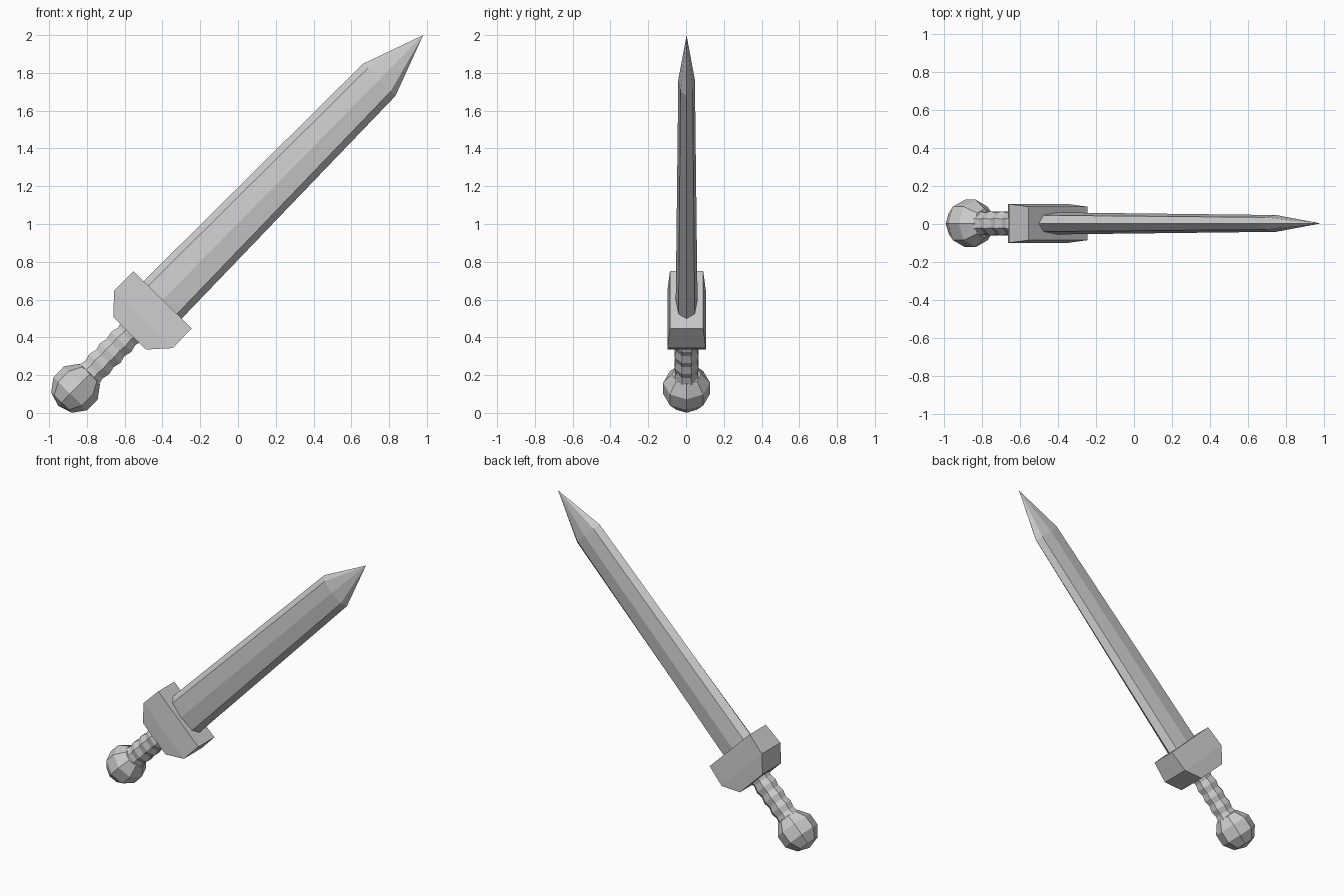
import bpy, bmesh, math
from mathutils import Matrix

if "Cube" in bpy.data.objects:
    bpy.data.objects.remove(bpy.data.objects["Cube"])

# sword axis is local z, width is local x, thickness is local y
PLACE = Matrix.Translation((-0.498, 0.003, 0.498)) @ Matrix.Rotation(math.radians(44.55), 4, 'Y')


def loft(name, rings):
    """Bridge equal-length rings of points; a one-point ring closes to an apex."""
    bm = bmesh.new()
    loops = [[bm.verts.new(p) for p in r] for r in rings]
    for a, b in zip(loops, loops[1:]):
        n = max(len(a), len(b))
        for i in range(n):
            j = (i + 1) % n
            if len(b) == 1:
                bm.faces.new((a[i], a[j], b[0]))
            elif len(a) == 1:
                bm.faces.new((a[0], b[j], b[i]))
            else:
                bm.faces.new((a[i], a[j], b[j], b[i]))
    for end in (loops[0], loops[-1]):
        if len(end) > 2:
            bm.faces.new(end)
    bmesh.ops.recalc_face_normals(bm, faces=bm.faces)
    me = bpy.data.meshes.new(name)
    bm.to_mesh(me)
    bm.free()
    ob = bpy.data.objects.new(name, me)
    bpy.context.collection.objects.link(ob)
    ob.matrix_world = PLACE
    return ob


def octagon(rx, ry, z, phase=0.0):
    return [(rx * math.cos(phase + i * math.pi / 4), ry * math.sin(phase + i * math.pi / 4), z)
            for i in range(8)]


def blade_ring(w, shoulder, ridge, z):
    s = w - 0.035
    return [(w, 0, z), (s, shoulder, z), (0, ridge, z), (-s, shoulder, z),
            (-w, 0, z), (-s, -shoulder, z), (0, -ridge, z), (s, -shoulder, z)]


def box_ring(x, y, z):
    return [(x, y, z), (-x, y, z), (-x, -y, z), (x, -y, z)]


# blade with ridged faces, bevelled edges and a point
loft("blade", [blade_ring(0.142, 0.043, 0.058, 0.10),
               blade_ring(0.121, 0.032, 0.044, 1.775),
               [(0, 0, 2.107)]])

# guard block
loft("guard", [box_ring(0.122, 0.102, -0.108),
               box_ring(0.217, 0.102, -0.004),
               box_ring(0.216, 0.088, 0.141)])

# wavy eight-sided grip
grip = []
for i in range(9):
    k = 1.0 if i % 2 == 0 else 0.87
    grip.append(octagon(0.081 * k, 0.069 * k, -0.09 - i * 0.041, math.pi / 8))
loft("grip", grip)

# faceted ball pommel
R, CZ = 0.131, -0.516
rings = [[(0, 0, CZ - R)]]
for k in range(1, 5):
    t = math.pi * k / 5
    rings.append(octagon(R * math.sin(t), R * math.sin(t), CZ - R * math.cos(t)))
rings.append([(0, 0, CZ + R)])
loft("pommel", rings)
